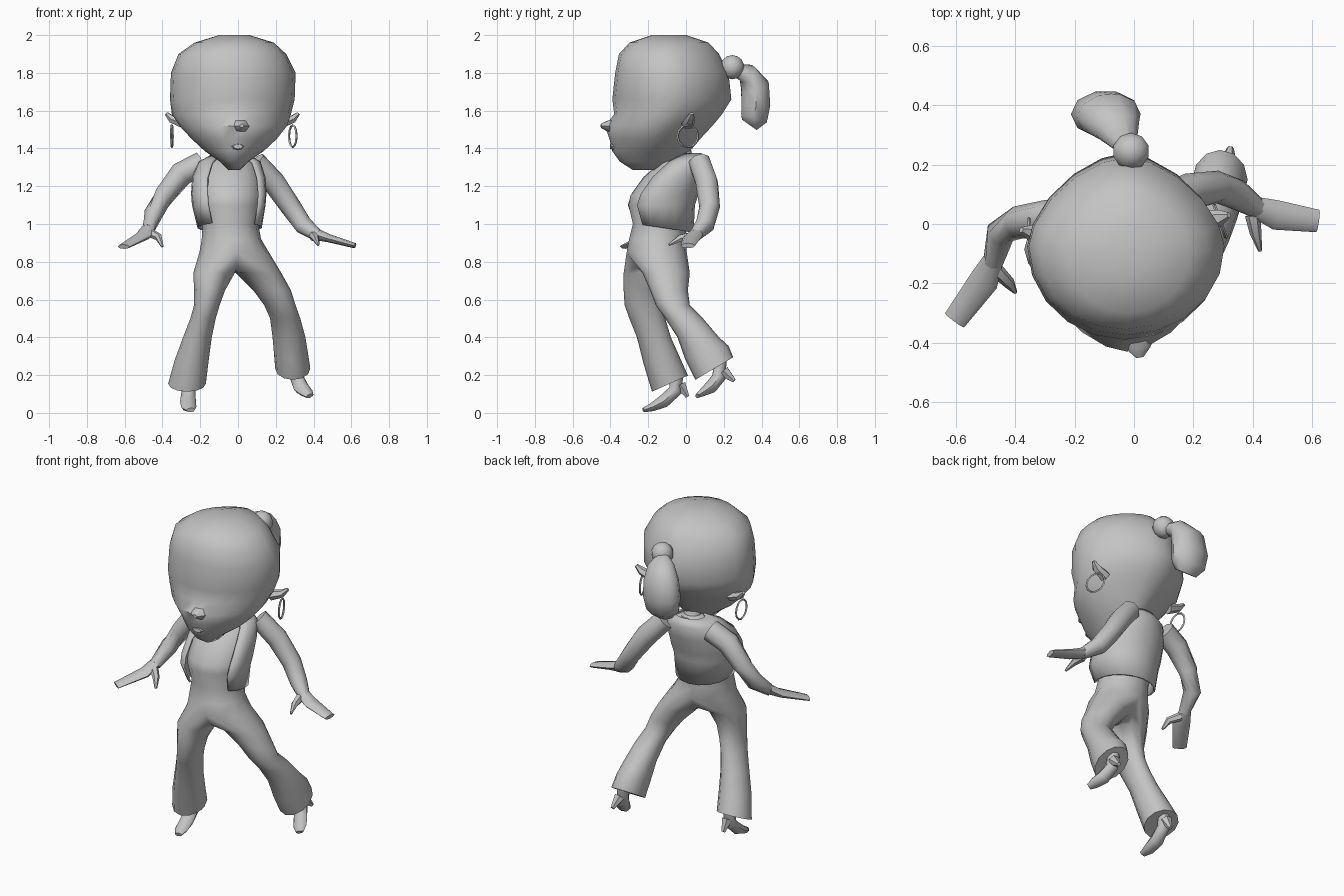
import bpy
import bmesh
from math import sin, cos, pi, radians, copysign
from mathutils import Matrix, Vector

default_cube = bpy.data.objects.get("Cube")
if default_cube:
    bpy.data.objects.remove(default_cube, do_unlink=True)

# One plain clay colour for the whole figure
clay = bpy.data.materials.new("clay_grey")
clay.use_nodes = True
clay.diffuse_color = (.55, .55, .55, 1)
clay.node_tree.nodes["Principled BSDF"].inputs["Base Color"].default_value = clay.diffuse_color


def finish(name, bm, angle=50):
    """Turn a bmesh into a smooth-shaded object."""
    bmesh.ops.remove_doubles(bm, verts=bm.verts, dist=.0001)
    bmesh.ops.recalc_face_normals(bm, faces=bm.faces)
    mesh = bpy.data.meshes.new(name)
    bm.to_mesh(mesh)
    bm.free()
    mesh.materials.append(clay)
    obj = bpy.data.objects.new(name, mesh)
    bpy.context.collection.objects.link(obj)
    bpy.ops.object.select_all(action="DESELECT")
    bpy.context.view_layer.objects.active = obj
    obj.select_set(True)
    bpy.ops.object.shade_smooth_by_angle(angle=radians(angle))
    return obj


def bridge(bm, rings, closed=True, caps=(0, -1)):
    """Join successive rings of points with faces and cap the chosen ends."""
    loops = [[bm.verts.new(point) for point in ring] for ring in rings]
    count = len(loops[0])
    for low, high in zip(loops, loops[1:]):
        for i in range(count if closed else count - 1):
            j = (i + 1) % count
            bm.faces.new((low[i], low[j], high[j], high[i]))
    for end in caps:
        bm.faces.new(loops[end])


def skin(name, rings, closed=True, angle=50):
    bm = bmesh.new()
    bridge(bm, rings, closed, (0, -1) if closed else ())
    return finish(name, bm, angle)


def rounded(value, power):
    return copysign(abs(value) ** (2 / power), value)


def level_rings(sections, sides=12, yaw=0, gap=0, back=None):
    """Level sections: x, y, z, half width, half depth, then slope and squareness.
    A gap leaves the front open by that angle; back sets the rear squareness."""
    turn = Matrix.Rotation(radians(yaw), 3, "Z")
    rings = []
    for x, y, z, wide, deep, *extra in sections:
        slope = extra[0] if extra else 0
        front = extra[1] if len(extra) > 1 else 2
        ring = []
        for i in range(sides):
            if gap:
                t = radians(gap) + (2 * pi - 2 * radians(gap)) * i / (sides - 1)
            else:
                t = 2 * pi * i / sides
            power = back if back and cos(t) < 0 else front
            offset = turn @ Vector((wide * rounded(sin(t), power), -deep * rounded(cos(t), power), 0))
            offset.z = slope * offset.y
            ring.append(Vector((x, y, z)) + offset)
        rings.append(ring)
    return rings


def tube(name, sections, sides=8, side_axis=None):
    """Sections across a path: x, y, z, half width and optional half thickness."""
    points = [Vector(section[:3]) for section in sections]
    rings = []
    for i, section in enumerate(sections):
        along = (points[min(i + 1, len(points) - 1)] - points[max(i - 1, 0)]).normalized()
        if side_axis:
            across = Vector(side_axis)
            across = (across - along * across.dot(along)).normalized()
        else:
            across = along.cross(Vector((0, 0, 1))).normalized()
        normal = across.cross(along)
        wide, thick = section[3], section[-1]
        rings.append([points[i] + across * wide * cos(2 * pi * k / sides)
                      + normal * thick * sin(2 * pi * k / sides) for k in range(sides)])
    return skin(name, rings)


# Large head: wedge-shaped cheeks, pointed chin, tapering back
skin("head", level_rings([
    (-.02, -.2, 1.285, .03, .08),
    (-.02, -.2, 1.33, .075, .15),
    (-.02, -.185, 1.385, .155, .205, 0, 1.8),
    (-.02, -.165, 1.45, .225, .24, 0, 1.7),
    (-.025, -.145, 1.52, .285, .285, 0, 1.65),
    (-.035, -.095, 1.58, .315, .285, 0, 1.9),
    (-.03, -.075, 1.66, .33, .315),
    (-.025, -.075, 1.8, .33, .3),
    (-.03, -.09, 1.9, .285, .265, 0, 2.1),
    (-.02, -.09, 1.96, .21, .21),
    (-.02, -.09, 2, .08, .09),
], sides=20, back=1.65))

# Nose and lips
tube("nose", [
    (.01, -.36, 1.515, .075, .045),
    (.015, -.42, 1.52, .04, .03),
    (.02, -.45, 1.52, .012, .012),
], sides=6)
tube("lips", [
    (-.01, -.33, 1.405, .08, .035),
    (0, -.4, 1.41, .025, .012),
], sides=8)

# Ears and hoop earrings
for side, ear_x, ear_y, tilt in (("left", .27, .01, 20), ("right", -.33, -.04, 4)):
    out = 1 if side == "left" else -1
    tube(side + "_ear", [
        (ear_x - out * .05, ear_y, 1.53, .035, .03),
        (ear_x + out * .02, ear_y + .01, 1.555, .028, .022),
        (ear_x + out * .05, ear_y + .02, 1.585, .01, .01),
    ], sides=6)
    turn = Matrix.Rotation(radians(tilt), 3, "Z")
    center = Vector((ear_x + out * .02, ear_y, 1.465))
    hoop = []
    for i in range(13):
        t = 2 * pi * i / 12
        radial = turn @ Vector((0, sin(t), cos(t)))
        flat = turn @ Vector((1, 0, 0))
        hoop.append([center + radial * .058 + (radial * cos(a) + flat * sin(a)) * .006
                     for a in (0, pi / 2, pi, 3 * pi / 2)])
    skin(side + "_earring", hoop, angle=30)

# Hair tie ball and ponytail
ball = bmesh.new()
bmesh.ops.create_uvsphere(ball, u_segments=10, v_segments=7, radius=.064,
                          matrix=Matrix.Translation((-.01, .245, 1.83)))
finish("hair_tie", ball, 60)
tube("ponytail", [
    (-.02, .25, 1.82, .03, .03),
    (-.055, .325, 1.795, .08, .055),
    (-.085, .365, 1.73, .11, .078),
    (-.095, .37, 1.63, .118, .08),
    (-.095, .36, 1.56, .105, .075),
    (-.095, .335, 1.525, .07, .05),
], sides=10, side_axis=(1, 0, 0))

# Neck
skin("neck", level_rings([
    (-.04, .01, 1.28, .07, .06),
    (-.035, -.01, 1.36, .05, .045),
    (-.03, -.05, 1.46, .06, .06),
], sides=8))

# Jumpsuit: one body that splits at the hips into two flared legs
body = level_rings([
    (-.02, -.155, .85, .185, .16),
    (-.035, -.152, .92, .158, .15),
    (-.04, -.14, 1, .148, .142),
    (-.045, -.145, 1.1, .165, .16),
    (-.045, -.13, 1.15, .17, .165),
    (-.045, -.085, 1.24, .165, .145),
    (-.045, -.035, 1.32, .14, .11),
    (-.04, .005, 1.37, .06, .06),
], yaw=6)
right_leg = level_rings([
    (-.127, -.215, .74, .11, .115),
    (-.15, -.23, .65, .082, .1),
    (-.165, -.225, .57, .068, .1),
    (-.185, -.205, .5, .067, .095),
    (-.215, -.17, .4, .076, .09),
    (-.245, -.13, .28, .09, .095, .2),
    (-.27, -.085, .155, .1, .095, .45),
])
left_leg = level_rings([
    (.11, -.105, .74, .12, .125),
    (.18, -.09, .65, .1, .1),
    (.222, -.07, .57, .083, .09),
    (.25, -.01, .5, .08, .1),
    (.27, .065, .4, .087, .11),
    (.28, .11, .32, .09, .115, .3),
    (.29, .15, .235, .093, .1, .6),
])
hips = body[0]
crotch = [hips[0].lerp(hips[6], k / 6) - Vector((0, 0, .11 * sin(pi * k / 6) ** .5))
          for k in range(1, 6)]
jumpsuit = bmesh.new()
bridge(jumpsuit, body, caps=(-1,))
bridge(jumpsuit, [hips[:7] + crotch[::-1]] + left_leg, caps=(-1,))
bridge(jumpsuit, [hips[:1] + crotch + hips[6:]] + right_leg, caps=(-1,))
finish("jumpsuit", jumpsuit, 60)

# Open waistcoat
vest = skin("waistcoat", level_rings([
    (-.045, -.125, .98, .17, .165, -.15, 2.4),
    (-.05, -.14, 1.1, .195, .187, 0, 2.4),
    (-.05, -.12, 1.16, .2, .187, 0, 2.4),
    (-.05, -.075, 1.25, .195, .165, 0, 2.3),
    (-.045, -.02, 1.33, .165, .125),
    (-.04, .015, 1.375, .09, .065),
], sides=14, yaw=10, gap=42, back=2), closed=False)
shell = vest.modifiers.new("thickness", "SOLIDIFY")
shell.thickness = .012

# Pointed high-heeled shoes
side_axis = (1, 0, 0)
tube("right_shoe", [
    (-.26, -.05, .2, .035),
    (-.262, -.055, .12, .036),
    (-.265, -.12, .06, .042, .034),
    (-.26, -.18, .03, .04, .022),
    (-.25, -.225, .015, .022, .012),
], side_axis=side_axis)
tube("right_heel", [(-.26, -.03, .15, .033), (-.26, .008, .085, .012)], 6, side_axis)
tube("left_shoe", [
    (.3, .18, .28, .035),
    (.31, .175, .19, .036),
    (.335, .13, .135, .042, .034),
    (.36, .09, .11, .038, .022),
    (.38, .06, .09, .022, .012),
], side_axis=side_axis)
tube("left_heel", [(.315, .2, .22, .033), (.325, .255, .17, .012)], 6, side_axis)

# Arms, flat hands and thumbs
for side, arm, hand, thumb in (
    ("right",
     [(-.19, .03, 1.32, .065), (-.3, .015, 1.265, .065), (-.39, .005, 1.15, .056),
      (-.45, -.03, 1.05, .05), (-.475, -.13, .97, .034)],
     [(-.47, -.11, .985, .032), (-.505, -.19, .935, .05, .022), (-.605, -.325, .88, .04, .012)],
     [(-.47, -.15, .955, .026), (-.42, -.2, .93, .02), (-.4, -.23, .88, .007)]),
    ("left",
     [(.09, .07, 1.33, .06), (.19, .11, 1.22, .062), (.28, .125, 1.09, .055),
      (.345, .1, .995, .052), (.42, .05, .94, .034)],
     [(.4, .06, .95, .034), (.48, .03, .925, .05, .022), (.62, .01, .885, .038, .014)],
     [(.4, .03, .935, .026), (.41, -.03, .925, .02), (.425, -.09, .89, .007)]),
):
    tube(side + "_arm", arm)
    tube(side + "_hand", hand)
    tube(side + "_thumb", thumb, 6)
